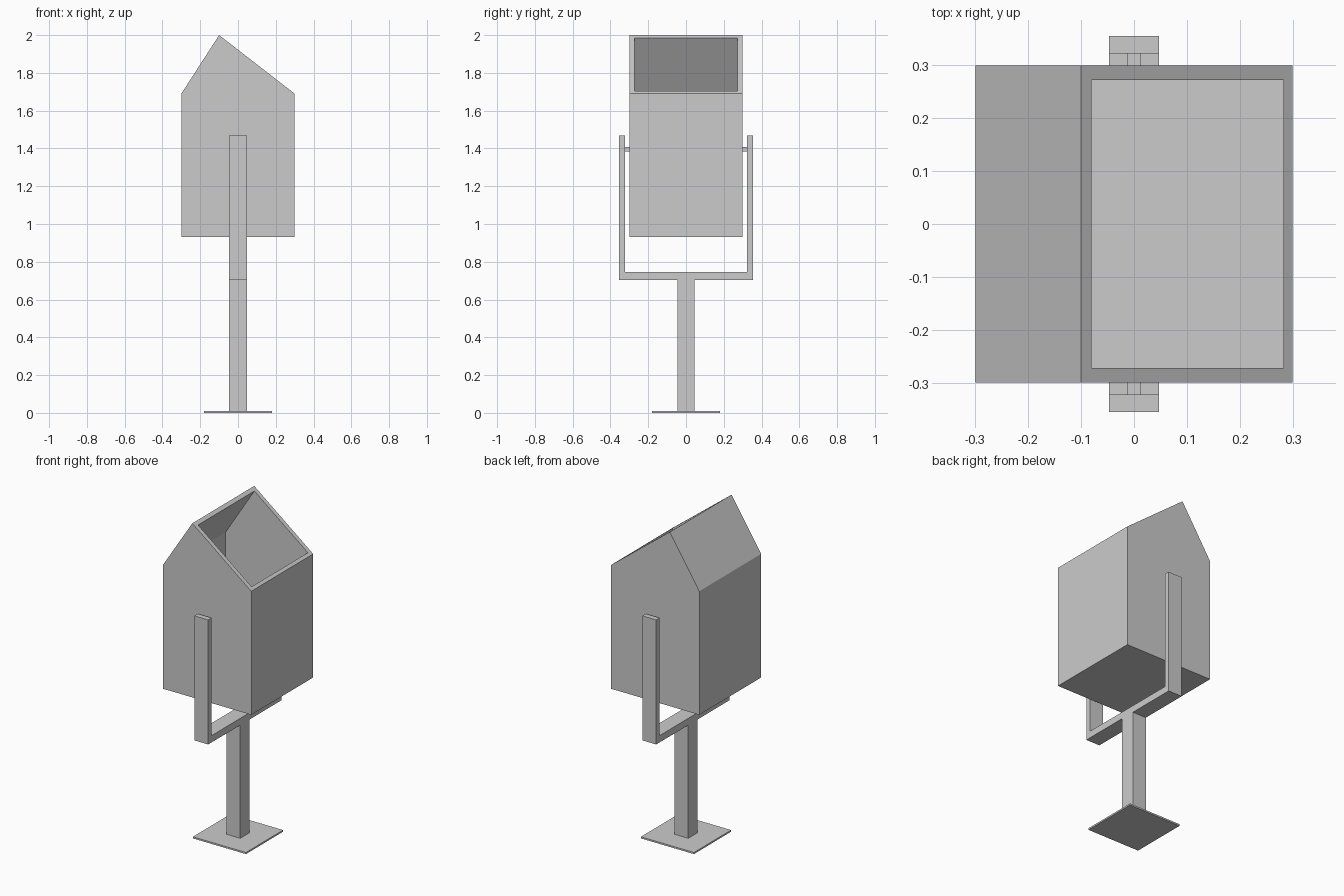
import bpy, bmesh
from mathutils import Vector

cube = bpy.data.objects.get("Cube")
if cube:
    bpy.data.objects.remove(cube, do_unlink=True)

grey = bpy.data.materials.new("light_grey")
grey.use_nodes = True
colour = (0.6, 0.6, 0.6, 1)
grey.diffuse_color = colour
grey.node_tree.nodes["Principled BSDF"].inputs["Base Color"].default_value = colour


def prism(bm, outline, axis, half):
    """Extrude an outline symmetrically along x or y; returns its side faces."""
    def ring(d):
        return [bm.verts.new((a, d, z) if axis == "y" else (d, a, z)) for a, z in outline]
    near, far = ring(-half), ring(half)
    caps = [bm.faces.new(near), bm.faces.new(far[::-1])]
    n = len(outline)
    sides = [bm.faces.new((near[i], far[i], far[(i + 1) % n], near[(i + 1) % n]))
             for i in range(n)]
    bmesh.ops.recalc_face_normals(bm, faces=caps + sides)
    return caps, sides


def finish(bm, name):
    mesh = bpy.data.meshes.new(name)
    bm.to_mesh(mesh)
    bm.free()
    mesh.materials.append(grey)
    obj = bpy.data.objects.new(name, mesh)
    bpy.context.collection.objects.link(obj)
    return obj


def box(name, low, high):
    bm = bmesh.new()
    bmesh.ops.create_cube(bm, size=1)
    low, high = Vector(low), Vector(high)
    bmesh.ops.scale(bm, vec=high - low, verts=bm.verts)
    bmesh.ops.translate(bm, vec=(low + high) / 2, verts=bm.verts)
    return finish(bm, name)


# Container: outer shell, inner cavity and the rim joining them on the long slope
outer = [(-0.3, 0.932), (0.3, 0.932), (0.3, 1.69), (-0.1, 2.0), (-0.3, 1.69)]
inner = [(-0.275, 0.957), (0.283, 0.957), (0.283, 1.703), (-0.08, 1.9845), (-0.275, 1.68)]
SLOPE = 2
bm = bmesh.new()
_, outer_sides = prism(bm, outer, "y", 0.3)
inner_caps, inner_sides = prism(bm, inner, "y", 0.273)
bmesh.ops.reverse_faces(bm, faces=inner_caps + inner_sides)
openings = [outer_sides[SLOPE], inner_sides[SLOPE]]
loops = [list(f.verts) for f in openings]
loops[1].reverse()
# Align the inner loop with the nearest outer corners
loops[1] = [min(loops[1], key=lambda v: (v.co - o.co).length) for o in loops[0]]
bmesh.ops.delete(bm, geom=openings, context="FACES_ONLY")
for i in range(4):
    j = (i + 1) % 4
    bm.faces.new((loops[0][i], loops[0][j], loops[1][j], loops[1][i]))
bmesh.ops.recalc_face_normals(bm, faces=bm.faces)
finish(bm, "container")

# Support: post and forked cradle as one outline
post, arm_in, arm_out = 0.046, 0.323, 0.356
bar_low, bar_top, arm_top = 0.704, 0.746, 1.468
half_outline = [(post, 0.01), (post, bar_low), (arm_out, bar_low),
                (arm_out, arm_top), (arm_in, arm_top), (arm_in, bar_top)]
bm = bmesh.new()
prism(bm, half_outline + [(-y, z) for y, z in reversed(half_outline)], "x", 0.047)
finish(bm, "forked_post")

# Pivot pins between the arms and the container
for name, side in (("front_pivot", -1), ("back_pivot", 1)):
    y0, y1 = sorted((side * 0.3, side * arm_in))
    box(name, (-0.0125, y0, 1.384), (0.0125, y1, 1.408))

# Base plate
box("base_plate", (-0.18, -0.18, 0), (0.18, 0.18, 0.01))
